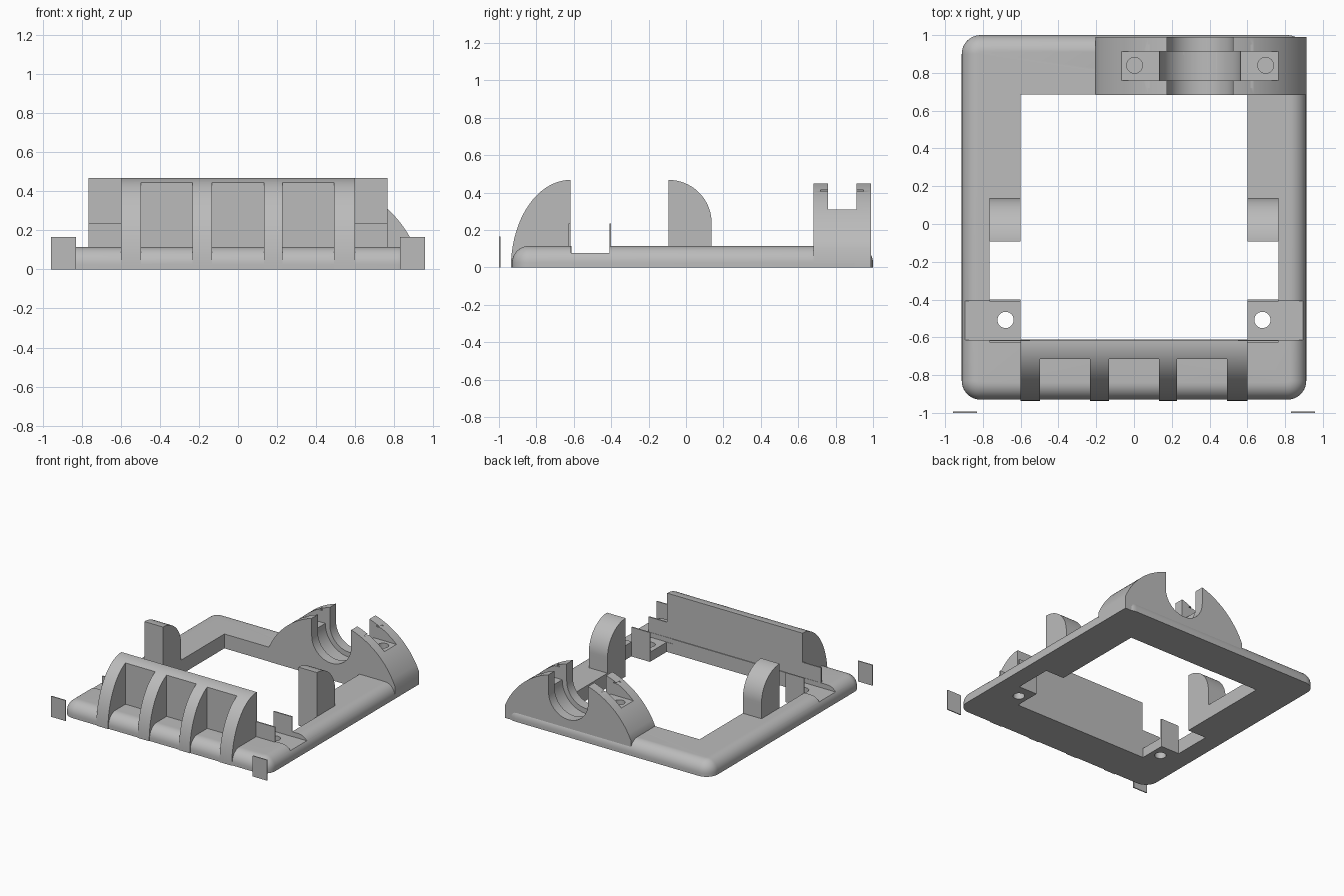
import bpy, bmesh
from math import sin, cos, pi, sqrt, radians

if "Cube" in bpy.data.objects:
    bpy.data.objects.remove(bpy.data.objects["Cube"])

grey = bpy.data.materials.new("plain grey")
grey.use_nodes = True
COLOUR = (0.5, 0.5, 0.5, 1)
grey.diffuse_color = COLOUR
grey.node_tree.nodes["Principled BSDF"].inputs["Base Color"].default_value = COLOUR


def finish(bm, name):
    bmesh.ops.recalc_face_normals(bm, faces=bm.faces)
    mesh = bpy.data.meshes.new(name)
    bm.to_mesh(mesh)
    bm.free()
    mesh.materials.append(grey)
    ob = bpy.data.objects.new(name, mesh)
    bpy.context.collection.objects.link(ob)
    return ob


def box(name, x, y, z):
    bm = bmesh.new()
    bmesh.ops.create_cube(bm, size=1)
    for v in bm.verts:
        for i, (lo, hi) in enumerate((x, y, z)):
            v.co[i] = lo if v.co[i] < 0 else hi
    return finish(bm, name)


def extrude(name, points, axis, lo, hi):
    """Extrude a closed 2D outline along one axis."""
    place = {"x": lambda p, t: (t, p[0], p[1]),
             "y": lambda p, t: (p[0], t, p[1]),
             "z": lambda p, t: (p[0], p[1], t)}[axis]
    bm = bmesh.new()
    ends = [[bm.verts.new(place(p, t)) for p in points] for t in (lo, hi)]
    n = len(points)
    for i in range(n):
        j = (i + 1) % n
        bm.faces.new((ends[0][i], ends[0][j], ends[1][j], ends[1][i]))
    for loop in ends:
        bm.faces.new(loop)
    return finish(bm, name)


def arc(cx, cy, rx, ry, start, end, steps=24):
    return [(cx + rx * cos(start + (end - start) * i / steps),
             cy + ry * sin(start + (end - start) * i / steps)) for i in range(steps + 1)]


def disc(cx, cy, r, steps=40):
    return arc(cx, cy, r, r, 0, 2 * pi, steps)[:-1]


def cut(ob, cutters):
    for c in cutters:
        c.hide_render = True
        mod = ob.modifiers.new("cut", "BOOLEAN")
        mod.operation, mod.solver, mod.object = "DIFFERENCE", "EXACT", c
        bpy.context.view_layer.objects.active = ob
        bpy.ops.object.modifier_apply(modifier=mod.name)
        bpy.data.objects.remove(c)


def smooth(ob):
    bpy.ops.object.select_all(action="DESELECT")
    ob.select_set(True)
    bpy.context.view_layer.objects.active = ob
    bpy.ops.object.shade_smooth_by_angle(angle=radians(30))


# Base frame: rounded plate with a rounded upper edge
WIDTH, FRONT, BACK, TOP = 0.912, -0.93, 1.0, 0.115
CORNER, FILLET = 0.1, 0.09


def ring(bm, inset, z):
    r = CORNER - inset
    cx, y0, y1 = WIDTH - CORNER, FRONT + CORNER, BACK - CORNER
    pts = []
    for k, (x, y) in enumerate(((cx, y1), (-cx, y1), (-cx, y0), (cx, y0))):
        pts += arc(x, y, r, r, k * pi / 2, (k + 1) * pi / 2, 10)
    return [bm.verts.new((x, y, z)) for x, y in pts]


bm = bmesh.new()
rings = [ring(bm, 0, 0)]
for i in range(11):
    a = pi / 2 * i / 10
    rings.append(ring(bm, FILLET * (1 - cos(a)), TOP - FILLET + FILLET * sin(a)))
for a, b in zip(rings, rings[1:]):
    for i in range(len(a)):
        j = (i + 1) % len(a)
        bm.faces.new((a[i], a[j], b[j], b[i]))
bm.faces.new(rings[0])
bm.faces.new(rings[-1])
frame = finish(bm, "base_frame")

# Bracket dimensions shared with the groove cut into the frame
MID, AXIS = 0.35, 0.31
RIM, RIM_Z = 0.61, -0.136


def groove():
    return extrude("groove_cutter", disc(MID, AXIS, 0.215, 64), "y", 0.76, 0.912)


# Window, side notches, screw seats and screw holes
cutters = [box("window_cutter", (-0.6, 0.6), (-0.612, 0.685), (-1, 1)),
           box("notch_cutter", (-0.765, 0.765), (-0.4, -0.093), (-1, 1)),
           groove()]
for s in (-1, 1):
    cutters.append(box("seat_cutter", sorted((s * 0.55, s * 1.1)), (-0.615, -0.408), (0.077, 1)))
    cutters.append(extrude("hole_cutter", disc(s * 0.68, -0.508, 0.043), "z", -1, 1))
cut(frame, cutters)
smooth(frame)

# Front cover: quarter-ellipse shell with three open pockets between ribs
cover = extrude("front_cover",
                arc(-0.618, 0, 0.318, 0.468, pi / 2, pi, 32) + [(-0.618, 0)],
                "x", -0.6, 0.6)
cut(cover, [box("pocket_cutter", (x - 0.132, x + 0.132), (-1.2, -0.715), (-1, 1))
            for x in (-0.365, 0, 0.36)])
smooth(cover)

# Cable clamp bracket: arched block with a stepped round channel
x0, x1 = -0.205, WIDTH
arch = []
for i in range(49):
    x = x1 + (x0 - x1) * i / 48
    arch.append((x, RIM_Z + sqrt(RIM ** 2 - (x - MID) ** 2)))
bracket = extrude("clamp_bracket", arch + [(x0, 0), (x1, 0)], "y", 0.683, 0.99)
cutters = [extrude("channel_cutter", disc(MID, AXIS, 0.175, 64), "y", 0.5, 1.2),
           box("channel_top_cutter", (MID - 0.175, MID + 0.175), (0.5, 1.2), (AXIS, 1)),
           groove(),
           box("clamp_seat_cutter", (-0.075, 0.77), (0.76, 0.912), (AXIS, 1))]
for s in (-1, 1):
    x = MID + s * 0.347
    cutters.append(extrude("screw_cutter", disc(x, 0.84, 0.042), "z", 0.14, 1))
    x = MID + s * 0.27
    cutters.append(box("slit_cutter", (x - 0.03, x + 0.03), (0.72, 0.95), (0.405, 0.413)))
cut(bracket, cutters)
smooth(bracket)

# Mirrored parts: support posts, seat plates and loose corner plates
for s, side in ((1, "left"), (-1, "right")):
    inner = sorted((s * 0.6, s * 0.765))
    post = extrude(side + "_post",
                   arc(-0.093, 0.238, 0.23, 0.23, 0, pi / 2) + [(-0.093, 0.05), (0.137, 0.05)],
                   "x", *inner)
    smooth(post)
    box(side + "_seat_front_plate", inner, (-0.627, -0.617), (0.05, 0.235))
    box(side + "_seat_back_plate", inner, (-0.41, -0.4), (0, 0.235))
    box(side + "_corner_plate", sorted((s * 0.83, s * 0.957)), (-1.0, -0.992), (0, 0.165))
